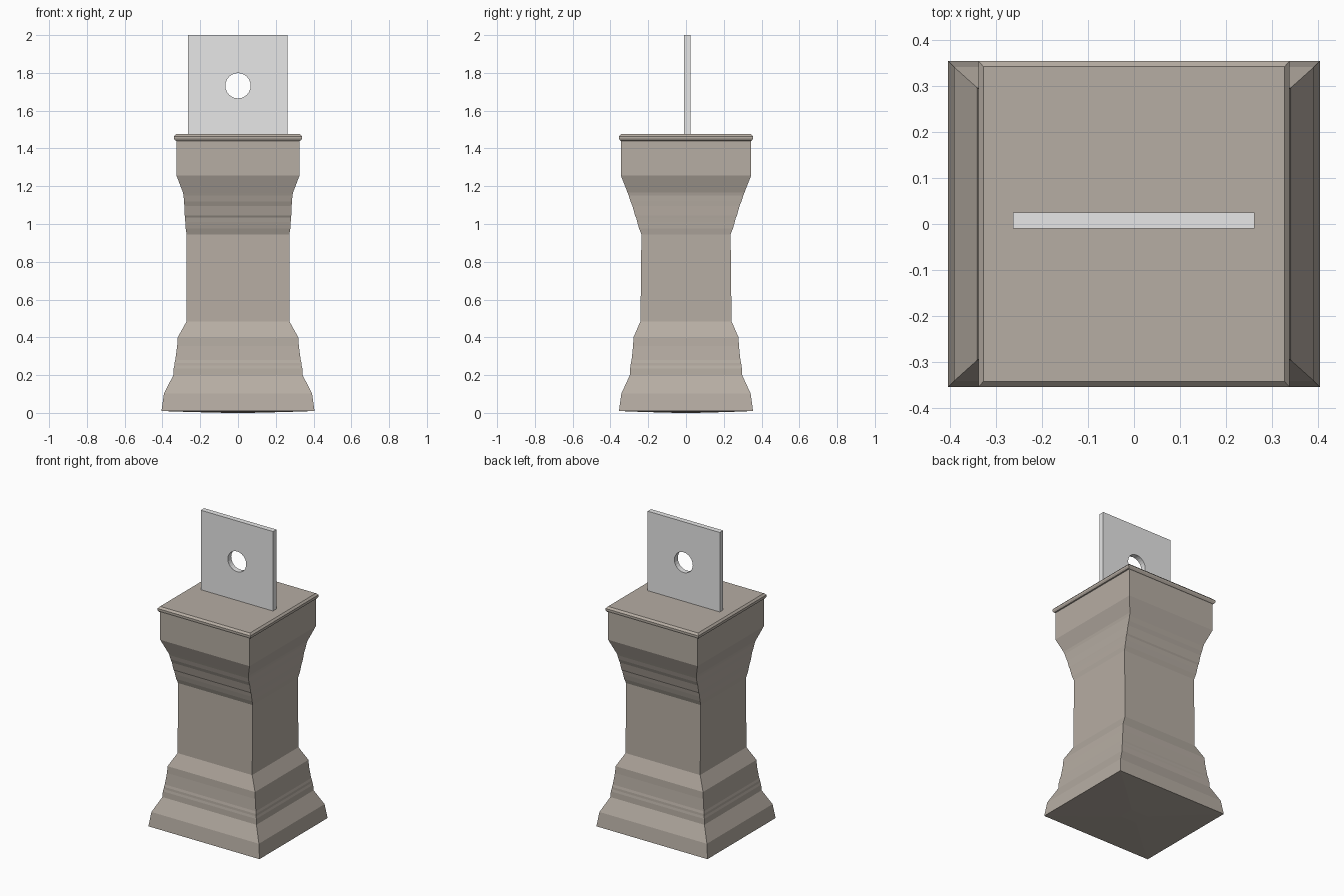
import bpy, bmesh, math

cube = bpy.data.objects.get("Cube")
if cube:
    bpy.data.objects.remove(cube, do_unlink=True)


def srgb(r, g, b):
    return tuple((c / 255 / 12.92) if c < 11 else ((c / 255 + 0.055) / 1.055) ** 2.4
                 for c in (r, g, b)) + (1.0,)


def make_material(name, color):
    mat = bpy.data.materials.new(name)
    mat.use_nodes = True
    mat.diffuse_color = color
    mat.node_tree.nodes["Principled BSDF"].inputs["Base Color"].default_value = color
    return mat


def stack(name, rings, mat):
    """Rectangular loft through (half width, half depth, height) rings, capped."""
    bm = bmesh.new()
    loops = [[bm.verts.new((sx * w, sy * d, z))
              for sx, sy in ((-1, -1), (1, -1), (1, 1), (-1, 1))] for w, d, z in rings]
    for low, high in zip(loops, loops[1:]):
        for i in range(4):
            j = (i + 1) % 4
            bm.faces.new((low[i], low[j], high[j], high[i]))
    bm.faces.new(loops[0][::-1])
    bm.faces.new(loops[-1])
    mesh = bpy.data.meshes.new(name)
    bm.to_mesh(mesh)
    bm.free()
    mesh.materials.append(mat)
    obj = bpy.data.objects.new(name, mesh)
    bpy.context.collection.objects.link(obj)
    return obj


stone = make_material("warm grey stone", srgb(182, 173, 163))
metal = make_material("light grey metal", srgb(231, 231, 231))

# Pedestal: shallow underside, moulded foot, shaft, flared neck, block and lip
pedestal = [
    (0.06, 0.05, 0.0), (0.26, 0.23, 0.005),
    (0.405, 0.355, 0.01), (0.392, 0.342, 0.103), (0.343, 0.298, 0.198),
    (0.341, 0.296, 0.235), (0.337, 0.293, 0.25), (0.336, 0.292, 0.265),
    (0.332, 0.288, 0.28), (0.322, 0.28, 0.355), (0.319, 0.278, 0.4),
    (0.272, 0.241, 0.485),
    (0.272, 0.236, 0.945),
    (0.277, 0.248, 0.975), (0.279, 0.258, 1.01), (0.281, 0.264, 1.035),
    (0.282, 0.27, 1.045), (0.284, 0.283, 1.095), (0.286, 0.294, 1.12),
    (0.288, 0.303, 1.15), (0.292, 0.31, 1.168),
    (0.326, 0.345, 1.257), (0.326, 0.345, 1.44),
    (0.333, 0.349, 1.442), (0.339, 0.355, 1.452), (0.339, 0.355, 1.464),
    (0.328, 0.343, 1.476),
]
stack("pedestal", pedestal, stone)

# Upright plate with a round hole through it
plate = stack("plate", [(0.263, 0.0175, 1.47), (0.263, 0.0175, 2.0)], metal)
plate.data.transform(plate.matrix_world.Translation((-0.001, 0.0075, 0)))
bpy.ops.mesh.primitive_cylinder_add(vertices=24, radius=0.067, depth=0.3,
                                    location=(0, 0, 1.732),
                                    rotation=(math.pi / 2, 0, 0))
cutter = bpy.context.object
cutter.hide_render = True
cutter.data.materials.append(metal)
hole = plate.modifiers.new("hole", "BOOLEAN")
hole.object = cutter
hole.solver = "EXACT"
bpy.context.view_layer.objects.active = plate
bpy.ops.object.modifier_apply(modifier="hole")
bpy.data.objects.remove(cutter, do_unlink=True)
